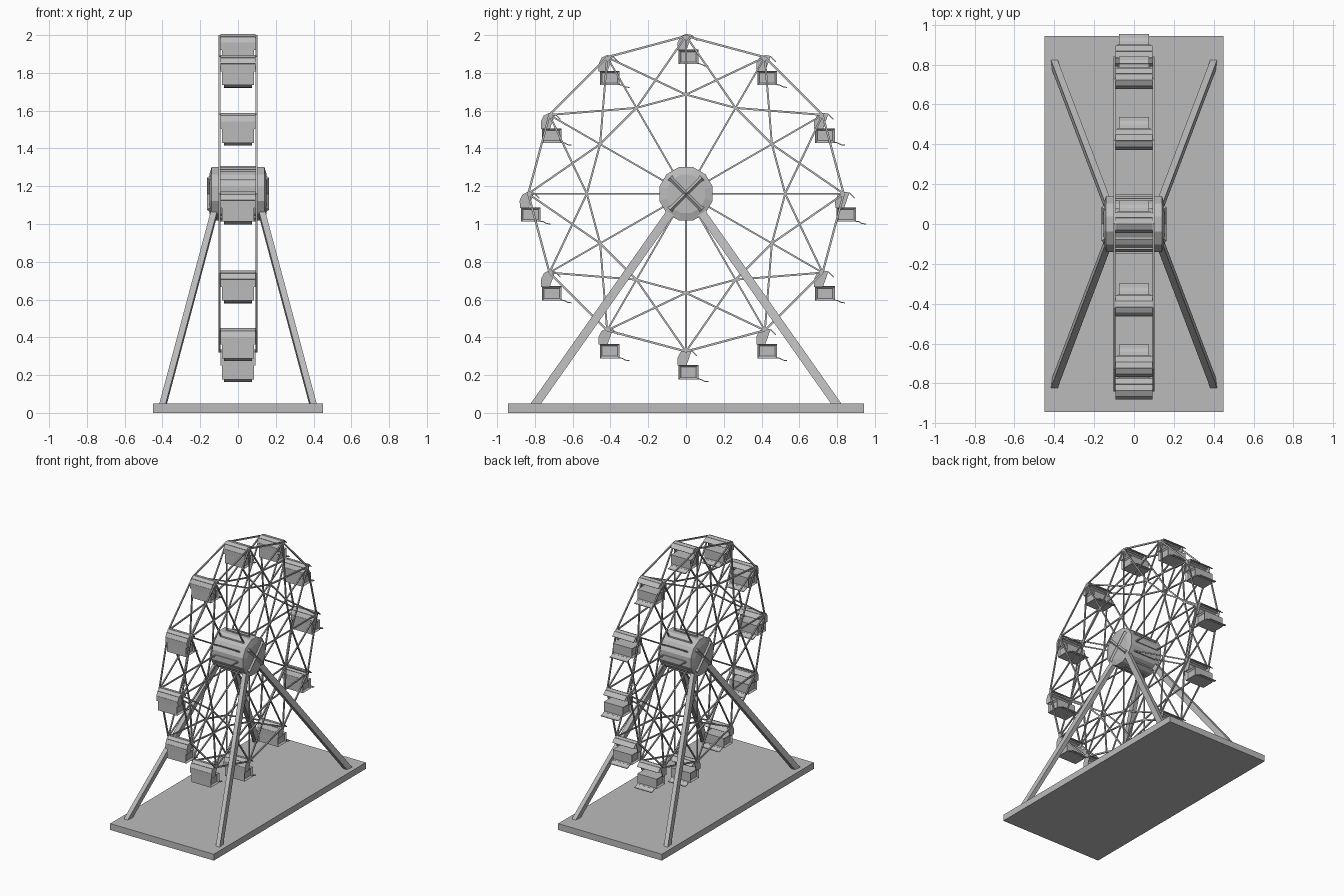
import bpy, bmesh, math
from mathutils import Matrix, Vector

cube = bpy.data.objects.get("Cube")
if cube:
    bpy.data.objects.remove(cube)

grey = bpy.data.materials.new("plain grey")
grey.use_nodes = True
COLOUR = (0.5, 0.5, 0.5, 1)
grey.diffuse_color = COLOUR
grey.node_tree.nodes["Principled BSDF"].inputs["Base Color"].default_value = COLOUR

AXLE = 1.16      # height of the wheel's centre
RADIUS = 0.835   # outer rim
INNER = 0.525    # inner rim
HALF = 0.098     # half the gap between the two rims
COUNT = 12


def finish(name, bm):
    bmesh.ops.recalc_face_normals(bm, faces=bm.faces)
    mesh = bpy.data.meshes.new(name)
    bm.to_mesh(mesh)
    bm.free()
    mesh.materials.append(grey)
    return place(name, mesh)


def place(name, mesh, location=(0, 0, 0)):
    obj = bpy.data.objects.new(name, mesh)
    obj.location = location
    bpy.context.collection.objects.link(obj)
    return obj


def box(bm, centre, size):
    return bmesh.ops.create_cube(
        bm, size=1, matrix=Matrix.Translation(centre) @ Matrix.Diagonal((*size, 1)))


def bar(bm, p, q, width, depth, twist=0):
    """Box beam from p to q; its width lies towards x where it can."""
    p, q = Vector(p), Vector(q)
    d = (q - p).normalized()
    side = Vector((1, 0, 0)) if abs(d.x) < 0.9 else Vector((0, 0, 1))
    side = (side - d * side.dot(d)).normalized()
    rot = Matrix((side, d.cross(side), d)).transposed().to_4x4()
    m = (Matrix.Translation((p + q) / 2) @ rot @ Matrix.Rotation(twist, 4, "Z")
         @ Matrix.Diagonal((width, depth, (q - p).length, 1)))
    bmesh.ops.create_cube(bm, size=1, matrix=m)


def prism(bm, outline, x0, x1):
    """Extrude a (y, z) outline along x."""
    face = bm.faces.new([bm.verts.new((x0, y, z)) for y, z in outline])
    new = bmesh.ops.extrude_face_region(bm, geom=[face])["geom"]
    verts = [v for v in new if isinstance(v, bmesh.types.BMVert)]
    bmesh.ops.translate(bm, verts=verts, vec=(x1 - x0, 0, 0))


def on_wheel(x, radius, step):
    a = math.tau * step / COUNT
    return (x, radius * math.sin(a), AXLE + radius * math.cos(a))


# Base slab
bm = bmesh.new()
box(bm, (0, 0, 0.025), (0.9, 1.885, 0.05))
finish("base", bm)

# Four splayed legs
for sx, side in ((1, "left"), (-1, "right")):
    for sy, end in ((1, "back"), (-1, "front")):
        bm = bmesh.new()
        bar(bm, (sx * 0.4, sy * 0.805, 0.035), (sx * 0.11, sy * 0.04, 1.12), 0.033, 0.045)
        finish(f"{end}_{side}_leg", bm)

# Hub drum with tapered ends
bm = bmesh.new()
turn = Matrix.Translation((0, 0, AXLE)) @ Matrix.Rotation(math.pi / 2, 4, "Y")
turn = turn @ Matrix.Rotation(math.pi / COUNT, 4, "Z")
bmesh.ops.create_cone(bm, cap_ends=True, segments=COUNT, radius1=0.146,
                      radius2=0.146, depth=0.28, matrix=turn)
caps = [f for f in bm.faces if len(f.verts) == COUNT]
for cap in caps:
    n = cap.normal.copy()
    new = bmesh.ops.extrude_discrete_faces(bm, faces=[cap])["faces"][0]
    mid = new.calc_center_median()
    old = list(new.verts)
    for v in old:
        v.co = mid + (v.co - mid) * 0.72 + n * 0.012
bmesh.ops.remove_doubles(bm, verts=bm.verts, dist=0.0001)
finish("hub", bm)

# Ridged crosses on the hub ends
bm = bmesh.new()
for x in (-0.138, 0.138):
    for s in (1, -1):
        bar(bm, (x, -0.085, AXLE - 0.085 * s), (x, 0.085, AXLE + 0.085 * s),
            0.036, 0.036, math.pi / 4)
finish("hub_crosses", bm)

# Ribs along the drum
bm = bmesh.new()
for i in range(COUNT):
    bar(bm, on_wheel(-HALF, 0.143, i), on_wheel(HALF, 0.143, i), 0.01, 0.01)
finish("hub_ribs", bm)

# Two lattice wheels: spokes, rims and crossed braces
for x, side in ((HALF, "left"), (-HALF, "right")):
    spokes, rims, braces = bmesh.new(), bmesh.new(), bmesh.new()
    for i in range(COUNT):
        outer, inner = on_wheel(x, RADIUS, i), on_wheel(x, INNER, i)
        bar(spokes, on_wheel(x, 0.1, i), outer, 0.009, 0.009)
        bar(rims, outer, on_wheel(x, RADIUS, i + 1), 0.009, 0.011)
        bar(rims, inner, on_wheel(x, INNER, i + 1), 0.009, 0.01)
        for j in (i - 1, i + 1):
            bar(braces, outer, on_wheel(x, INNER, j), 0.009, 0.01)
    finish(f"{side}_spokes", spokes)
    finish(f"{side}_rims", rims)
    finish(f"{side}_braces", braces)

# Cabin: curved canopy, side plates, seat box and footrest, hung from its axle
bm = bmesh.new()
canopy = [(0.058, -0.024), (0.03, 0.004), (0, 0.009), (-0.028, -0.005),
          (-0.043, -0.035), (-0.042, -0.075)]
for (y, z), (y2, z2) in zip(canopy, canopy[1:]):
    bar(bm, (0, y, z), (0, y2, z2), 0.186, 0.005)
plate = canopy[1:] + [(0.002, -0.075)]
for s in (1, -1):
    prism(bm, plate, s * 0.088, s * 0.093)
seat = box(bm, (0, 0.013, -0.11), (0.168, 0.104, 0.076))
sides = list({f for v in seat["verts"] for f in v.link_faces if abs(f.normal.x) > 0.9})
bmesh.ops.inset_individual(bm, faces=sides, thickness=0.016, depth=-0.012)
tail = [(0.05, -0.143), (0.08, -0.148), (0.098, -0.158), (0.118, -0.16)]
for (y, z), (y2, z2) in zip(tail, tail[1:]):
    bar(bm, (0, y, z), (0, y2, z2), 0.15, 0.005)
bar(bm, (-HALF, 0, 0), (HALF, 0, 0), 0.01, 0.01)
first = finish("cabin_1", bm)
first.location = on_wheel(0, RADIUS, 0)
for i in range(1, COUNT):
    place(f"cabin_{i + 1}", first.data, on_wheel(0, RADIUS, i))
